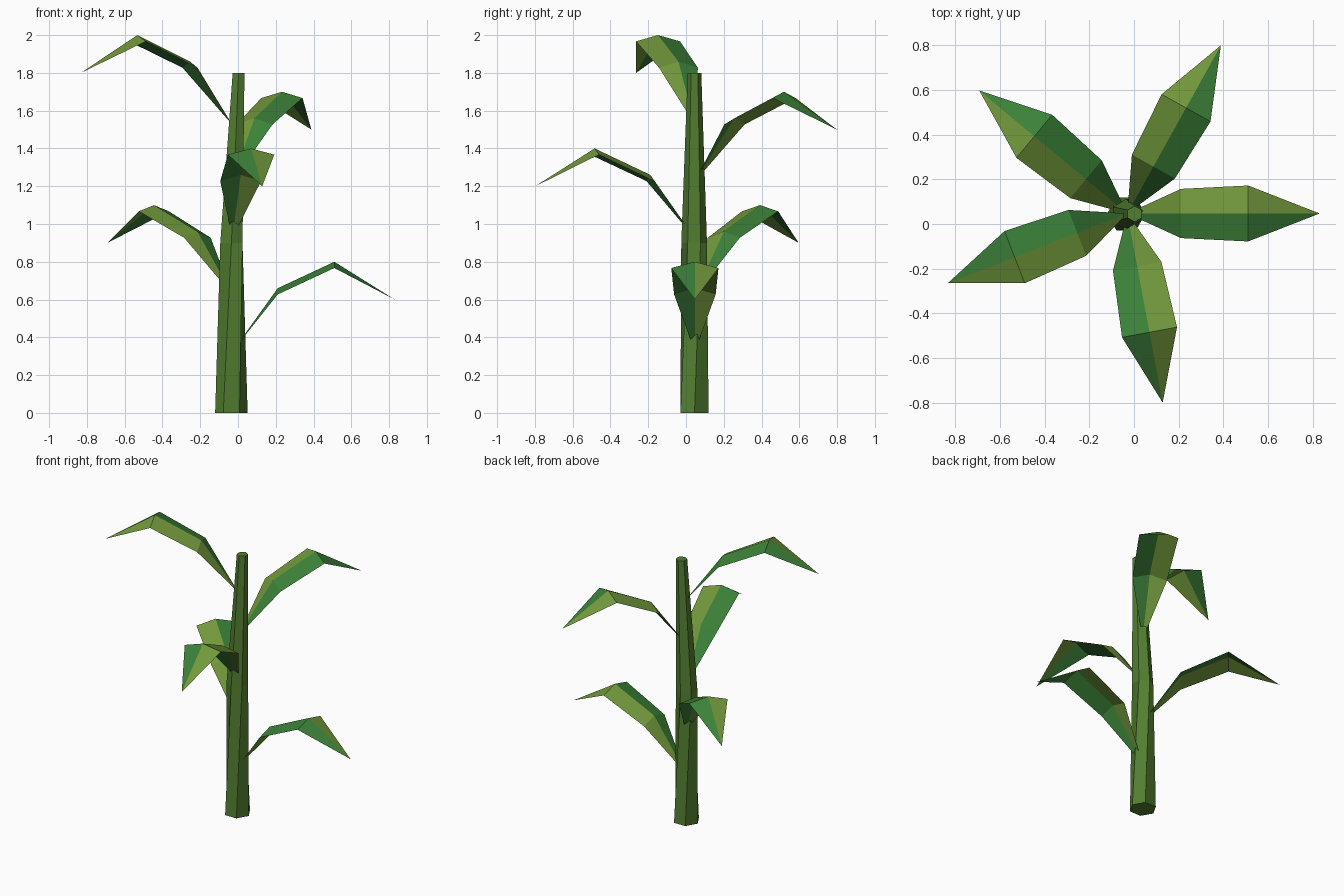
import bpy
from math import sin, cos, radians

if "Cube" in bpy.data.objects:
    bpy.data.objects.remove(bpy.data.objects["Cube"])


def material(name, rgb):
    m = bpy.data.materials.new(name)
    m.diffuse_color = (*rgb, 1)
    m.use_nodes = True
    m.node_tree.nodes["Principled BSDF"].inputs["Base Color"].default_value = m.diffuse_color
    return m


STALK = material("stalk_green", (0.085, 0.21, 0.03))
OLIVE = material("leaf_olive", (0.17, 0.32, 0.045))
GREEN = material("leaf_green", (0.045, 0.22, 0.04))


def build(name, verts, faces, mats, indices=None):
    me = bpy.data.meshes.new(name)
    me.from_pydata(verts, [], faces)
    for m in mats:
        me.materials.append(m)
    for p, i in zip(me.polygons, indices or []):
        p.material_index = i
    ob = bpy.data.objects.new(name, me)
    bpy.context.collection.objects.link(ob)
    return ob


# Stalk: three hexagonal rings (x, y, z, radius, twist), twisted and tapering
rings = [(-0.035, 0.045, 0, 0.086, 0),
         (-0.035, 0.043, 0.9, 0.068, 30),
         (0.003, 0.045, 1.8, 0.036, 30)]
verts = [(x + r * cos(radians(60 * i + t)), y + r * sin(radians(60 * i + t)), z)
         for x, y, z, r, t in rings for i in range(6)]
faces = [(6 * k + i, 6 * k + (i + 1) % 6, 6 * k + 6 + (i + 1) % 6, 6 * k + 6 + i)
         for k in range(2) for i in range(6)]
faces += [tuple(range(5, -1, -1)), tuple(range(12, 18))]
build("stalk", verts, faces, [STALK])

# Leaf midrib stations: distance out, height, half width; edges droop below the rib
stations = [(0.24, 0.06, 0.11), (0.54, 0.20, 0.125)]
DROOP = 0.033


def leaf(name, angle, height):
    c, s = cos(radians(angle)), sin(radians(angle))
    local = [(0, 0, -0.275)]
    for d, z, w in stations:
        local += [(d, w, z - DROOP), (d, 0, z), (d, -w, z - DROOP)]
    local.append((0.86, 0, 0))
    pts = [(-0.03 + d * c - w * s, 0.047 + d * s + w * c, height + z)
           for d, w, z in local]
    # left half olive, right half green
    faces = [(0, 2, 1), (1, 2, 5, 4), (4, 5, 7),
             (0, 3, 2), (2, 3, 6, 5), (5, 6, 7)]
    build(name, pts, faces, [OLIVE, GREEN], [0, 0, 0, 1, 1, 1])


# Five leaves spiralling up the stalk
for k in range(5):
    leaf(f"leaf_{k + 1}", 140.3 * k, 0.6 + 0.3 * k)
